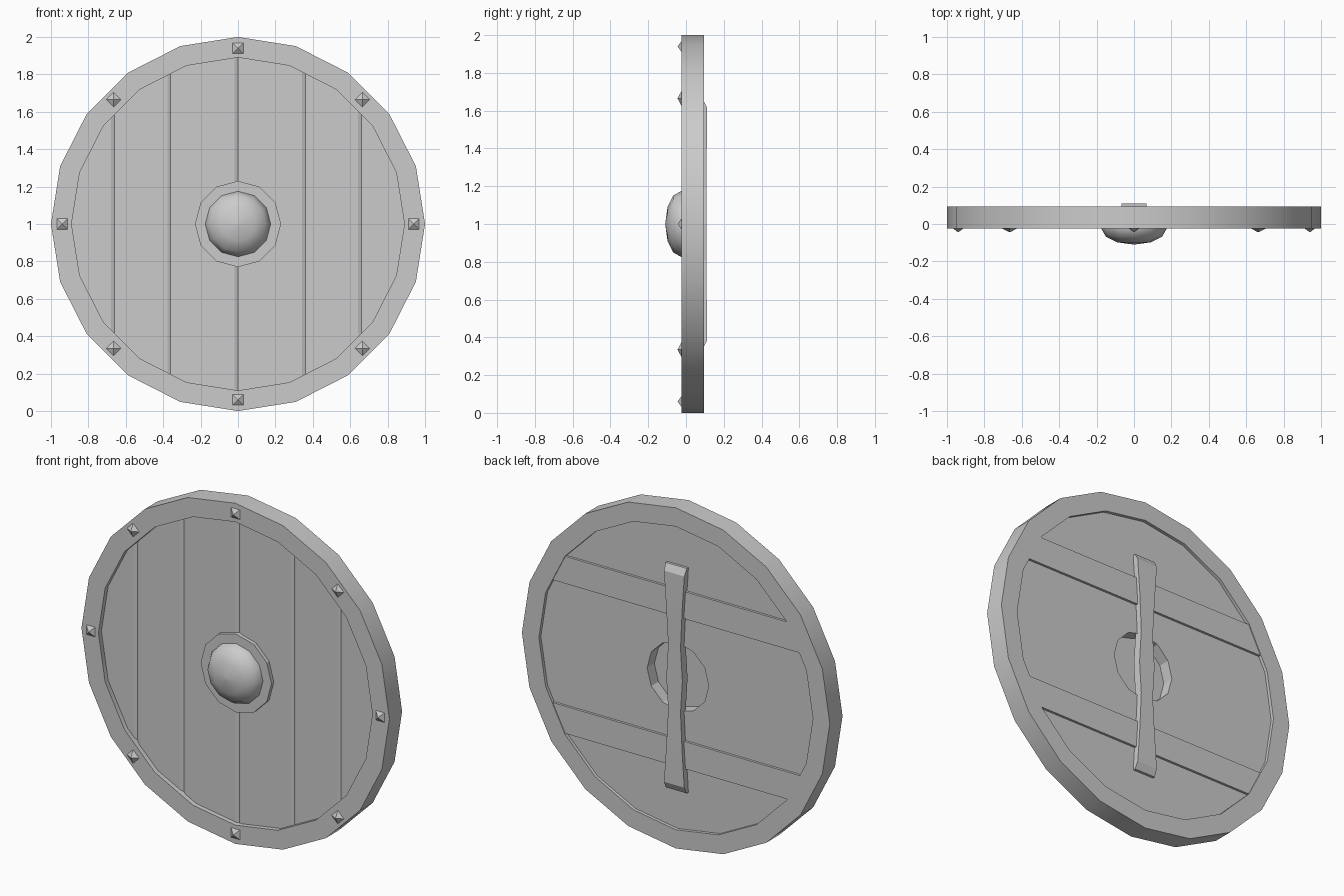
import bpy, bmesh
from math import sin, cos, pi
from mathutils import Vector

if "Cube" in bpy.data.objects:
    bpy.data.objects.remove(bpy.data.objects["Cube"])


def finish(name, bm, smooth=None):
    bmesh.ops.recalc_face_normals(bm, faces=bm.faces[:])
    me = bpy.data.meshes.new(name)
    bm.to_mesh(me)
    bm.free()
    ob = bpy.data.objects.new(name, me)
    bpy.context.collection.objects.link(ob)
    if smooth:
        bpy.ops.object.select_all(action='DESELECT')
        ob.select_set(True)
        bpy.context.view_layer.objects.active = ob
        bpy.ops.object.shade_smooth_by_angle(angle=smooth)
    return ob


def lathe(profile, sides, cx=0, cz=1, spin=0, closed=False):
    """Turn (radius, y) points about the y axis; ends are capped unless closed."""
    bm = bmesh.new()
    rings = []
    for r, y in profile:
        rings.append([bm.verts.new((cx + r * sin(2 * pi * i / sides + spin), y,
                                    cz + r * cos(2 * pi * i / sides + spin)))
                      for i in range(sides)])
    pairs = list(zip(rings, rings[1:])) + ([(rings[-1], rings[0])] if closed else [])
    for a, b in pairs:
        for i in range(sides):
            j = (i + 1) % sides
            bm.faces.new((a[i], a[j], b[j], b[i]))
    if not closed:
        bm.faces.new(rings[0])
        bm.faces.new(rings[-1])
    bmesh.ops.remove_doubles(bm, verts=bm.verts[:], dist=1e-5)
    return bm


def bisect(bm, co, no, clear=False):
    bmesh.ops.bisect_plane(bm, geom=bm.verts[:] + bm.edges[:] + bm.faces[:],
                           plane_co=co, plane_no=no, clear_outer=clear)
    if clear:
        bmesh.ops.holes_fill(bm, edges=[e for e in bm.edges if e.is_boundary])


FRONT, BACK = -0.024, 0.094

# Rim
finish("rim", lathe([(1, FRONT), (1, BACK), (0.89, BACK), (0.89, FRONT)], 20, closed=True), 0.5)

# Planked board with shallow vertical grooves and a hole behind the boss
bm = lathe([(0.9, 0.004), (0.9, 0.075)], 20)
seams = (-0.66, -0.36, 0, 0.36, 0.66)
for s in seams:
    for dx in (-0.018, 0, 0.018):
        bisect(bm, (s + dx, 0, 0), (1, 0, 0))
for v in bm.verts:
    if v.co.y < 0.03 and any(abs(v.co.x - s) < 1e-4 for s in seams):
        v.co.y += 0.008
planks = finish("planks", bm)
cutter = finish("hand_hole_cutter", lathe([(0.2, -0.1), (0.2, 0.2)], 12))
cutter.hide_render = True
cutter.hide_set(True)
cut = planks.modifiers.new("hand_hole", 'BOOLEAN')
cut.object = cutter
cut.operation = 'DIFFERENCE'
cut.solver = 'EXACT'

# Boss flange and dome
finish("boss_flange", lathe([(0.23, 0.008), (0.23, -0.018)], 12))
finish("boss_dome", lathe([(0.175, -0.01), (0.175, -0.025), (0.15, -0.068),
                           (0.09, -0.098), (0.0, -0.11)][:-1] + [(0.001, -0.11)], 12), 0.8)

# Rivets round the rim
for k in range(8):
    a = k * pi / 4
    finish(f"rivet_{k + 1}", lathe([(0.042, FRONT + 0.004), (0.04, FRONT), (0.0, FRONT - 0.02)][:2]
                                   + [(0.001, FRONT - 0.02)], 4,
                                   0.94 * sin(a), 1 + 0.94 * cos(a), a + pi / 4))

# Horizontal braces on the back, clipped to the inside of the rim
for label, side in (("upper", 1), ("lower", -1)):
    bm = lathe([(0.895, 0.06), (0.895, 0.089)], 20)
    bisect(bm, (0, 0, 1 + side * 0.52), (0, 0, side), True)
    bisect(bm, (0, 0, 1 + side * 0.36), (0, 0, -side), True)
    finish(label + "_brace", bm)

# Vertical grip: (height from centre, half width, back y)
half = [(0.66, 0.068, 0.09), (0.62, 0.066, 0.11), (0.42, 0.052, 0.11), (0.19, 0.04, 0.108)]
stations = half + [(0, 0.052, 0.108)] + [(-h, w, y) for h, w, y in reversed(half)]
bm = bmesh.new()
loops = [[bm.verts.new(Vector(c)) for c in ((-w, 0.06, 1 + h), (w, 0.06, 1 + h),
                                            (w, y, 1 + h), (-w, y, 1 + h))]
         for h, w, y in stations]
for a, b in zip(loops, loops[1:]):
    for i in range(4):
        j = (i + 1) % 4
        bm.faces.new((a[i], a[j], b[j], b[i]))
bm.faces.new(loops[0])
bm.faces.new(loops[-1])
finish("grip", bm)
